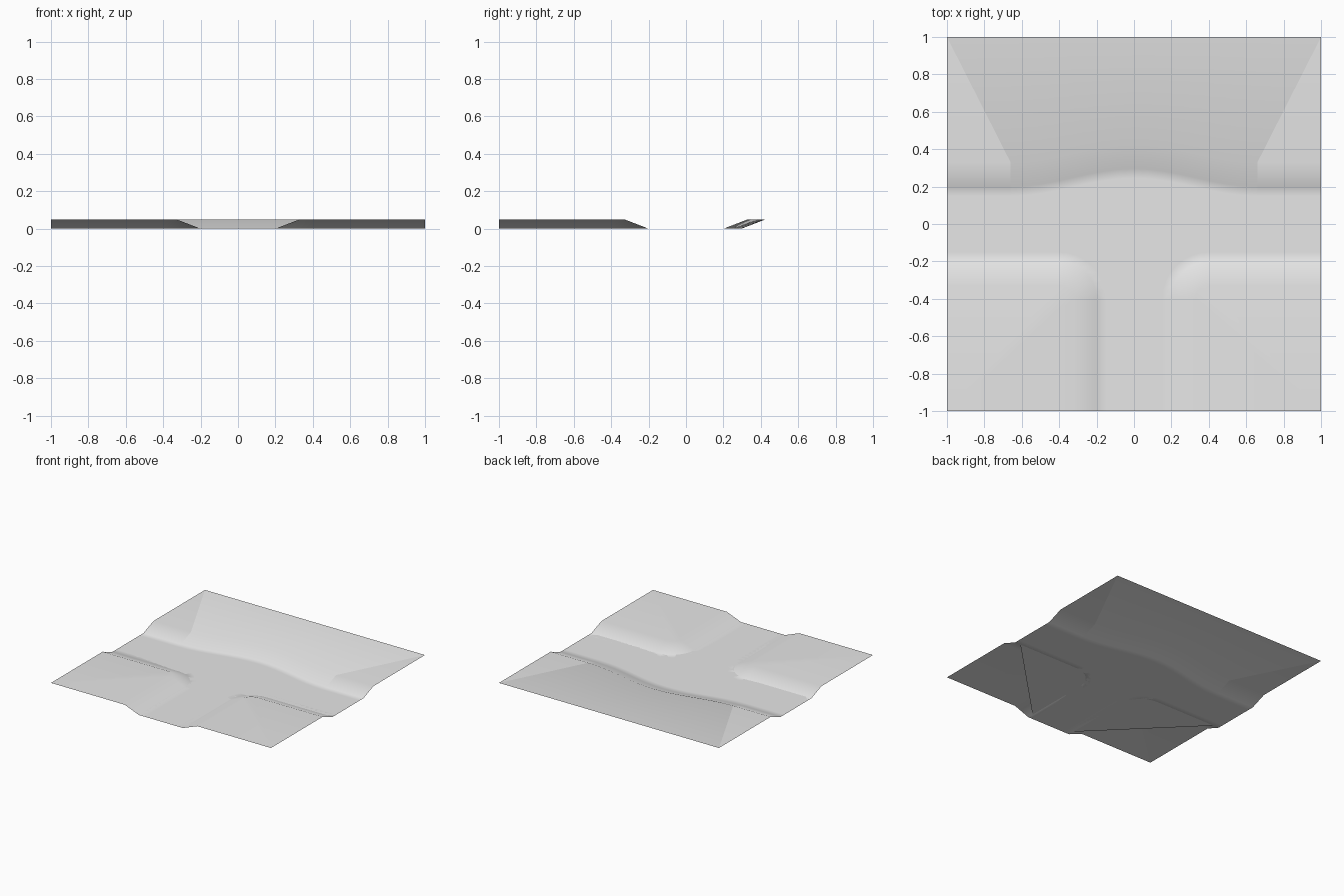
import bpy
import bmesh
import math
from mathutils import Vector

cube = bpy.data.objects.get("Cube")
if cube:
    bpy.data.objects.remove(cube, do_unlink=True)

HIGH = 0.05                      # plateau height above the channel floor
INNER, FOOT, CREST = 0.15, 0.2, 0.33

grey = bpy.data.materials.new("light_grey")
grey.use_nodes = True
grey.diffuse_color = (0.8, 0.8, 0.8, 1)
grey.node_tree.nodes["Principled BSDF"].inputs["Base Color"].default_value = (0.8, 0.8, 0.8, 1)


def finish(name, bm, normals):
    """Turn a bmesh into an object with upward faces and soft normals."""
    bm.normal_update()
    for f in bm.faces:
        f.smooth = True
        if f.normal.z < 0:
            f.normal_flip()
    mesh = bpy.data.meshes.new(name)
    bm.to_mesh(mesh)
    bm.free()
    mesh.materials.append(grey)
    mesh.normals_split_custom_set_from_vertices(normals)
    bpy.context.collection.objects.link(bpy.data.objects.new(name, mesh))


def bank(name, rows, tilts):
    """Loft four rows: floor edge, slope foot, slope crest and plateau rim."""
    bm = bmesh.new()
    known, normals, grid = {}, [], []
    for k, row in enumerate(rows):
        line = []
        for i, (x, y) in enumerate(row):
            key = (k, round(x, 4), round(y, 4))
            if key not in known:
                known[key] = bm.verts.new((x, y, HIGH if k > 1 else 0))
                down = (Vector(rows[1][i]) - Vector(rows[2][i])).normalized() * tilts[k]
                normals.append(Vector((down.x, down.y, 1)).normalized())
            line.append(known[key])
        grid.append(line)
    for a, b in zip(grid, grid[1:]):
        for i in range(len(a) - 1):
            loop = list(dict.fromkeys((a[i], a[i + 1], b[i + 1], b[i])))
            bm.faces.new(loop)
    finish(name, bm, normals)


def corner_row(side, edge, steps=8):
    """Line along the front branch, round the corner, and out to the side."""
    c = 0.4
    r = c - edge
    pts = [(edge, -1)]
    for i in range(steps + 1):
        a = math.pi - i * math.pi / 2 / steps
        pts.append((c + r * math.cos(a), -c + r * math.sin(a)))
    pts.append((1, -edge))
    return [(side * x, y) for x, y in pts]


def back_row(y, xs):
    """Line along the back bank, which bows backwards in the middle."""
    return [(x, y + (0.048 * (1 + math.cos(math.pi * x / 0.66)) if abs(x) < 0.66 else 0))
            for x in xs]


soft = (0, 0.32, 0.05, 0)
floor_outline = []

# Front plateaus and back side banks
for side, label in ((1, "left"), (-1, "right")):
    rows = [corner_row(side, e) for e in (INNER, FOOT, CREST)]
    rows.append([(side, -1)] * len(rows[0]))
    bank("front_" + label + "_bank", rows, soft)

    xs = (side * 0.66, side)
    rows = [back_row(y, xs) for y in (INNER, FOOT, CREST)]
    rows.append([(side, 1)] * 2)
    bank("back_" + label + "_bank", rows, soft)

# Bowed bank and plateau in the middle of the back
xs = [-0.66 + 1.32 * i / 16 for i in range(17)]
rows = [back_row(y, xs) for y in (INNER, FOOT, CREST)]
rows.append([(x / 0.66, 1) for x in xs])
bank("back_middle_bank", rows, (0, 0.3, 0.2, 0.1))

# Flat channel floor filling the space between the banks
floor_outline = corner_row(1, INNER)
floor_outline += back_row(INNER, [1] + xs[::-1] + [-1])
floor_outline += corner_row(-1, INNER)[::-1]
bm = bmesh.new()
bm.faces.new([bm.verts.new((x, y, 0)) for x, y in floor_outline])
bmesh.ops.triangulate(bm, faces=bm.faces[:])
finish("channel_floor", bm, [Vector((0, 0, 1))] * len(floor_outline))
